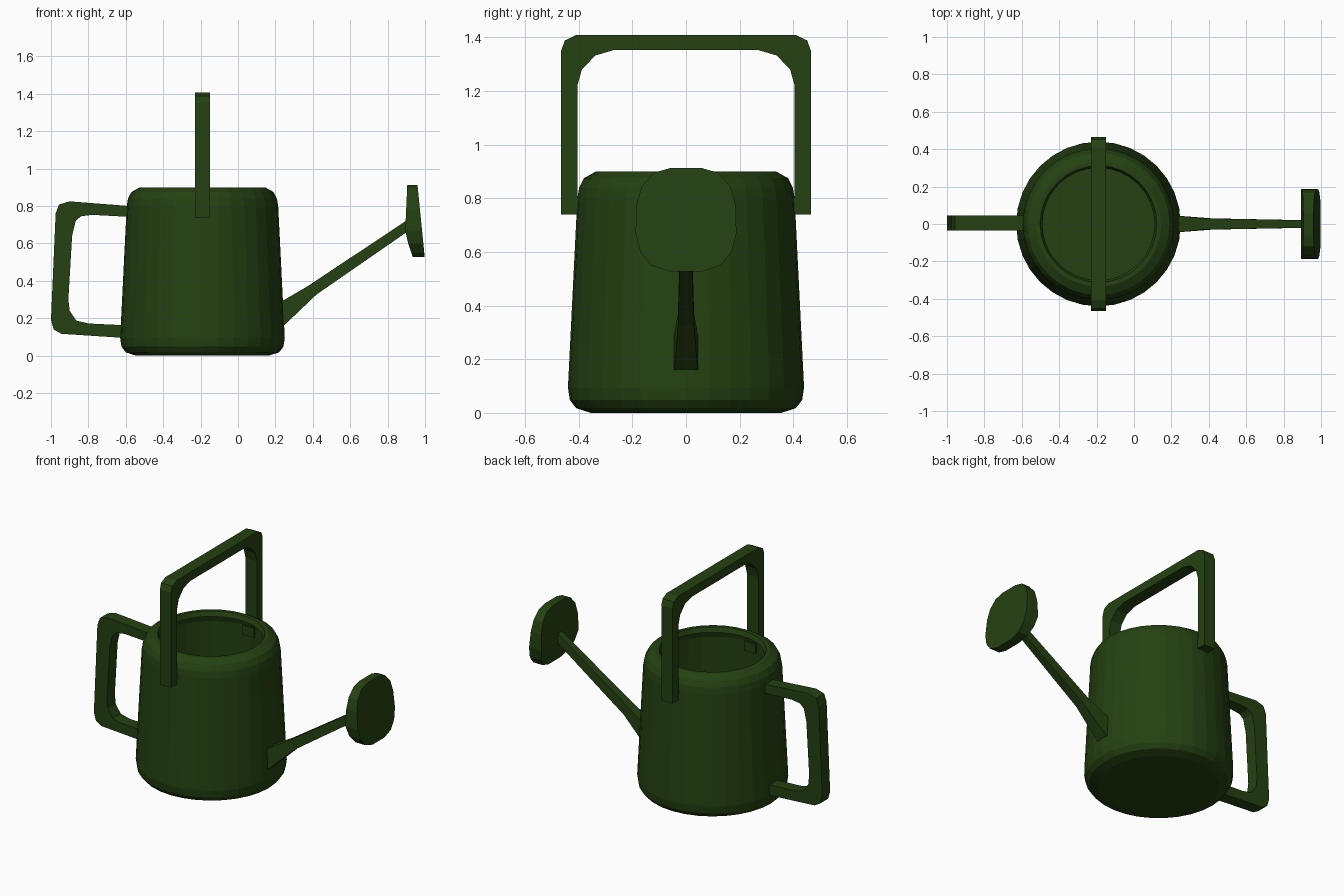
import bpy, bmesh, math

if "Cube" in bpy.data.objects:
    bpy.data.objects.remove(bpy.data.objects["Cube"])

green = bpy.data.materials.new("dark_green")
green.diffuse_color = (0.018, 0.053, 0.006, 1)
green.use_nodes = True
green.node_tree.nodes["Principled BSDF"].inputs["Base Color"].default_value = green.diffuse_color


def finish(bm, name):
    bmesh.ops.recalc_face_normals(bm, faces=bm.faces[:])
    me = bpy.data.meshes.new(name)
    bm.to_mesh(me)
    bm.free()
    me.materials.append(green)
    ob = bpy.data.objects.new(name, me)
    bpy.context.collection.objects.link(ob)
    return ob


def loft(rings, name, caps=True, closed=False):
    """Join equal-length rings of points with quads."""
    bm = bmesh.new()
    vs = [[bm.verts.new(p) for p in r] for r in rings]
    n = len(vs[0])
    pairs = list(zip(vs, vs[1:])) + ([(vs[-1], vs[0])] if closed else [])
    for a, b in pairs:
        for i in range(n):
            j = (i + 1) % n
            bm.faces.new((a[i], a[j], b[j], b[i]))
    if caps:
        bm.faces.new(vs[0])
        bm.faces.new(vs[-1])
    return finish(bm, name)


# Hollow body: turned profile, outside bottom to rim and back down inside
CX = -0.19
profile = [(0.355, 0.0), (0.41, 0.018), (0.433, 0.048), (0.44, 0.095),
           (0.405, 0.80), (0.398, 0.84), (0.38, 0.875), (0.335, 0.90),
           (0.312, 0.90), (0.30, 0.87), (0.335, 0.865), (0.375, 0.84),
           (0.388, 0.80), (0.422, 0.095), (0.41, 0.05), (0.355, 0.025)]
N = 32
loft([[(CX + r * math.cos(2 * math.pi * i / N), r * math.sin(2 * math.pi * i / N), z)
       for i in range(N)] for r, z in profile], "body")

# Carrying handle over the top, an arch in the y-z plane
outer = [(0.465, 0.74), (0.465, 1.35), (0.452, 1.388), (0.41, 1.408)]
inner = [(0.405, 0.80), (0.405, 1.22), (0.388, 1.28), (0.338, 1.332), (0.27, 1.352)]
half = [(0.375, 0.80), (0.375, 0.74)] + outer
arch = half + [(-y, z) for y, z in reversed(half)]
arch += [(-y, z) for y, z in inner] + inner[::-1]
loft([[(x, y, z) for y, z in arch] for x in (-0.23, -0.15)], "top_handle")

# Rear handle, a rounded bracket in the x-z plane
bracket = [(-0.58, 0.80), (-0.90, 0.825), (-0.957, 0.808), (-0.975, 0.76),
           (-1.0, 0.19), (-0.985, 0.14), (-0.945, 0.117), (-0.61, 0.095),
           (-0.61, 0.163), (-0.80, 0.172), (-0.865, 0.188), (-0.90, 0.24),
           (-0.907, 0.30), (-0.887, 0.64), (-0.868, 0.72), (-0.84, 0.745),
           (-0.78, 0.753), (-0.58, 0.742)]
loft([[(x, y, z) for x, z in bracket] for y in (-0.035, 0.045)], "rear_handle")

# Tapering square spout: top point, bottom point, half width
sections = [((0.225, 0.285), (0.235, 0.155), 0.045),
            ((0.25, 0.30), (0.25, 0.165), 0.043),
            ((0.37, 0.37), (0.42, 0.327), 0.03),
            ((0.92, 0.735), (0.93, 0.68), 0.02)]
loft([[(t[0], -w, t[1]), (t[0], w, t[1]), (b[0], w, b[1]), (b[0], -w, b[1])]
      for t, b, w in sections], "spout")

# Sprinkler head: rounded square plate, tilted, with a slightly ridged back
side = [(0.06, 0.912), (0.12, 0.895), (0.165, 0.845), (0.185, 0.775),
        (0.188, 0.67), (0.17, 0.60), (0.13, 0.55), (0.06, 0.527)]
outline = side + [(-y, z) for y, z in reversed(side)]


def front_x(z):
    return 0.96 + (0.91 - z) * 0.1


def back_x(z):
    if z > 0.65:
        return 0.893 + (z - 0.65) * 0.046
    return 0.893 + (0.65 - z) * 0.34


bm = bmesh.new()
back = [bm.verts.new((back_x(z), y, z)) for y, z in outline]
front = [bm.verts.new((front_x(z), y, z)) for y, z in outline]
n = len(outline)
for i in range(n):
    j = (i + 1) % n
    bm.faces.new((back[i], back[j], front[j], front[i]))
bm.faces.new(front)
for i in range(n // 2 - 1):  # back strips from side to side
    bm.faces.new((back[i], back[i + 1], back[n - 2 - i], back[n - 1 - i]))
finish(bm, "sprinkler_head")
